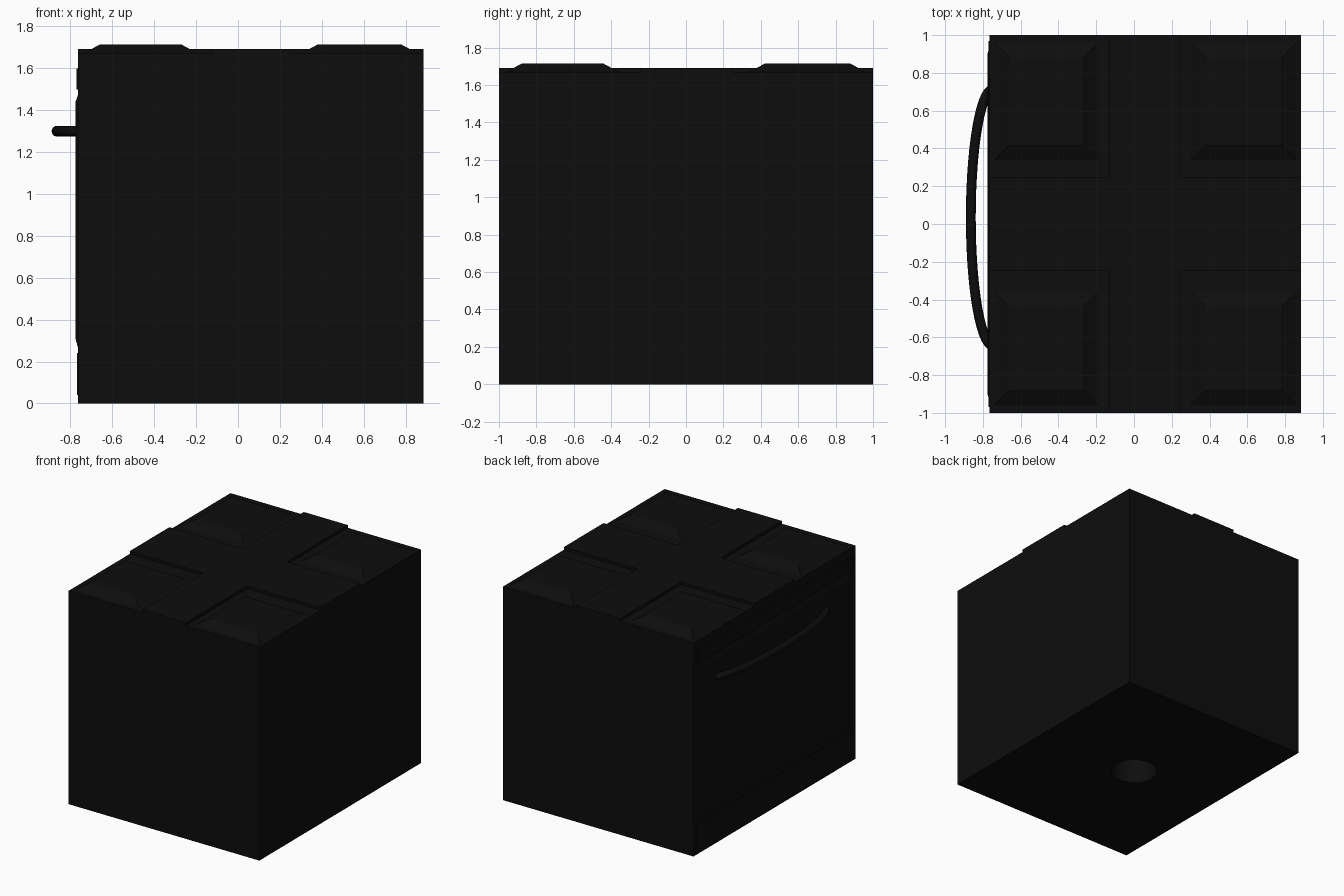
import bpy, bmesh, math

if "Cube" in bpy.data.objects:
    bpy.data.objects.remove(bpy.data.objects["Cube"])

black = bpy.data.materials.new("black_enamel")
black.diffuse_color = (0.004, 0.004, 0.004, 1)
black.use_nodes = True
black.node_tree.nodes["Principled BSDF"].inputs["Base Color"].default_value = black.diffuse_color

X0, X1 = -0.765, 0.885      # door side and rear side of the cabinet


def from_bmesh(name, bm):
    bmesh.ops.recalc_face_normals(bm, faces=bm.faces)
    me = bpy.data.meshes.new(name)
    bm.to_mesh(me)
    bm.free()
    me.materials.append(black)
    ob = bpy.data.objects.new(name, me)
    bpy.context.collection.objects.link(ob)
    return ob


def frustum(name, base, top, z0, z1):
    """Box or tapered block from two rectangles (xa, xb, ya, yb)."""
    bm = bmesh.new()
    rings = []
    for (xa, xb, ya, yb), z in ((base, z0), (top, z1)):
        rings.append([bm.verts.new((x, y, z)) for x, y in
                      ((xa, ya), (xb, ya), (xb, yb), (xa, yb))])
    bm.faces.new(rings[0])
    bm.faces.new(rings[1])
    for i in range(4):
        j = (i + 1) % 4
        bm.faces.new((rings[0][i], rings[0][j], rings[1][j], rings[1][i]))
    return from_bmesh(name, bm)


def box(name, xa, xb, ya, yb, z0, z1):
    return frustum(name, (xa, xb, ya, yb), (xa, xb, ya, yb), z0, z1)


def cut(ob, cutter):
    mod = ob.modifiers.new("cut", 'BOOLEAN')
    mod.operation, mod.solver, mod.object = 'DIFFERENCE', 'EXACT', cutter
    bpy.context.view_layer.objects.active = ob
    bpy.ops.object.modifier_apply(modifier=mod.name)
    bpy.data.objects.remove(cutter)


# Cabinet, with a shallow tray sunk into each top corner
cabinet = box("cabinet", X0, X1, -1, 1, 0, 1.692)
for xa, xb in ((-0.9, -0.13), (0.25, 1.0)):
    for ya, yb in ((-1.1, -0.245), (0.245, 1.1)):
        cut(cabinet, box("tray_cutter", xa, xb, ya, yb, 1.67, 1.8))

# Round hole under the cabinet
bm = bmesh.new()
bmesh.ops.create_cone(bm, cap_ends=True, segments=32, radius1=0.17, radius2=0.17, depth=0.6)
cut(cabinet, from_bmesh("hole_cutter", bm))

# Burner plates with sloping edges
for i, (xa, xb) in enumerate(((-0.75, -0.18), (0.29, 0.87))):
    for j, (ya, yb) in enumerate(((-0.97, -0.35), (0.33, 0.97))):
        d = 0.09
        frustum(f"burner_plate_{i}_{j}", (xa, xb, ya, yb),
                (xa + d, xb - d, ya + d, yb - d), 1.665, 1.714)

# Oven door: raised panel with a sunken window
door = bmesh.new()
outline = [(X0 + 0.02, 0.93, 0.27, 1.47), (X0, 0.93, 0.27, 1.47), (-0.776, 0.9, 0.31, 1.44),
           (-0.776, 0.82, 0.38, 1.38), (-0.769, 0.80, 0.40, 1.36)]
rings = [[door.verts.new((x, y, z)) for y, z in ((-w, a), (w, a), (w, b), (-w, b))]
         for x, w, a, b in outline]
for r, s in zip(rings, rings[1:]):
    for k in range(4):
        door.faces.new((r[k], r[(k + 1) % 4], s[(k + 1) % 4], s[k]))
door.faces.new(rings[0])
door.faces.new(rings[-1])
from_bmesh("oven_door", door)

# Control strip above the door and drawer front below
box("control_strip", -0.771, X0 + 0.02, -0.97, 0.97, 1.50, 1.60)
box("drawer_front", -0.769, X0 + 0.02, -0.97, 0.97, 0.04, 0.24)

# Bowed door handle: tube swept along an arc
bm = bmesh.new()
N, S, R = 28, 12, 0.026
sections = []
for i in range(N + 1):
    t = math.pi * i / N
    cx, cy = -0.745 - 0.119 * math.sin(t), 0.035 - 0.68 * math.cos(t)
    tx, ty = -0.119 * math.cos(t), 0.68 * math.sin(t)
    ln = math.hypot(tx, ty)
    nx, ny = ty / ln, -tx / ln
    sections.append([bm.verts.new((cx + R * math.cos(a) * nx, cy + R * math.cos(a) * ny,
                                   1.3 + R * math.sin(a)))
                     for a in (2 * math.pi * k / S for k in range(S))])
for r, s in zip(sections, sections[1:]):
    for k in range(S):
        bm.faces.new((r[k], r[(k + 1) % S], s[(k + 1) % S], s[k]))
bm.faces.new(sections[0])
bm.faces.new(sections[-1])
handle = from_bmesh("door_handle", bm)

# Smooth the round parts, keep hard edges
for ob in (cabinet, handle):
    bpy.ops.object.select_all(action='DESELECT')
    ob.select_set(True)
    bpy.context.view_layer.objects.active = ob
    bpy.ops.object.shade_smooth_by_angle(angle=math.radians(35))
